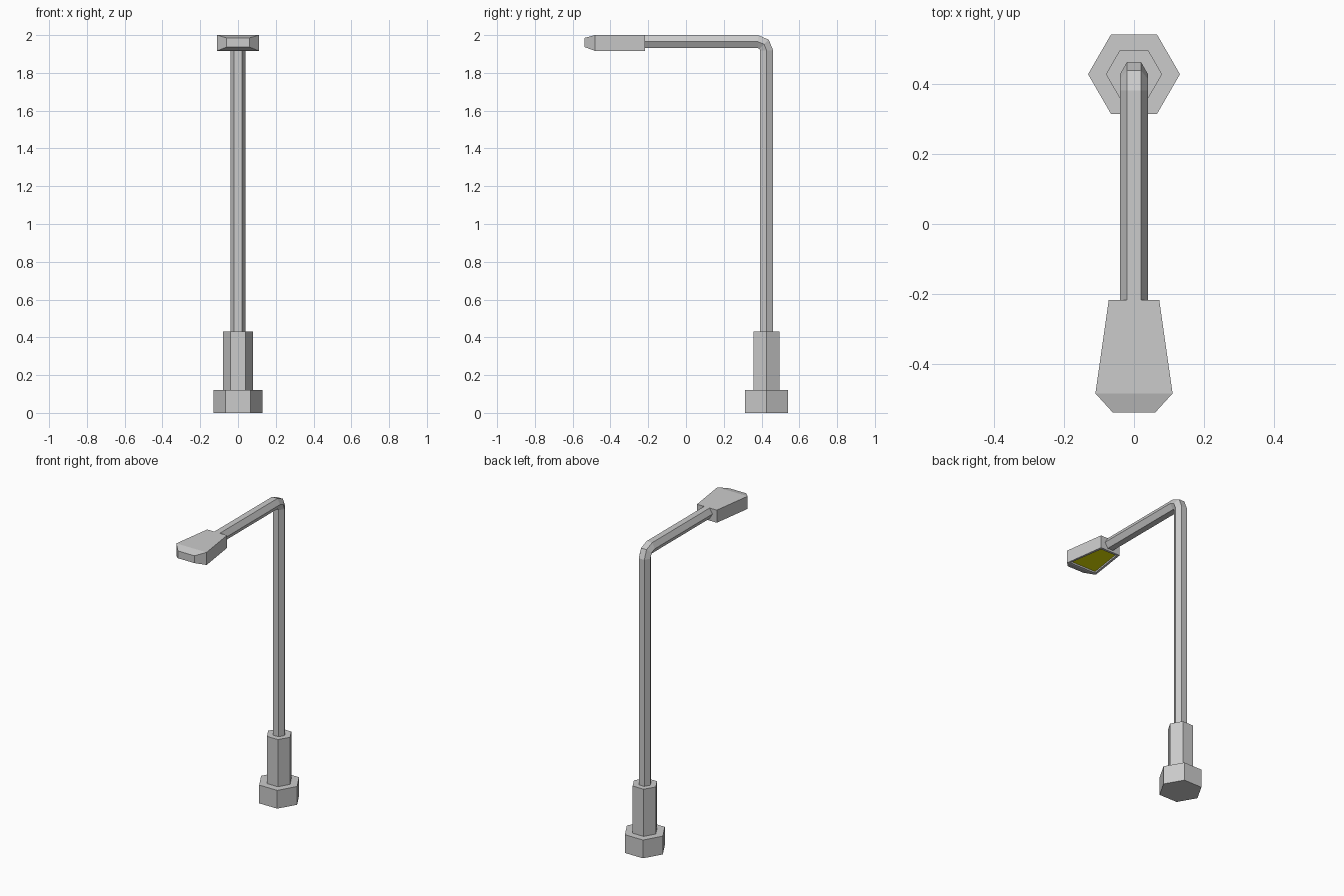
import bpy, bmesh
from math import sin, cos, pi
from mathutils import Vector

if "Cube" in bpy.data.objects:
    bpy.data.objects.remove(bpy.data.objects["Cube"])

POST_Y = 0.427


def loft(name, rings):
    """Skin a list of equal-sized point rings into a closed, flat-shaded mesh."""
    bm = bmesh.new()
    loops = [[bm.verts.new(p) for p in ring] for ring in rings]
    for a, b in zip(loops, loops[1:]):
        for i in range(len(a)):
            j = (i + 1) % len(a)
            bm.faces.new((a[i], a[j], b[j], b[i]))
    bm.faces.new(loops[0][::-1])
    bm.faces.new(loops[-1])
    bmesh.ops.recalc_face_normals(bm, faces=bm.faces)
    mesh = bpy.data.meshes.new(name)
    bm.to_mesh(mesh)
    bm.free()
    obj = bpy.data.objects.new(name, mesh)
    bpy.context.collection.objects.link(obj)
    return obj


def hexagon(radius, centre, side):
    """Hexagon with corners on the x axis; side is its second axis."""
    return [centre + radius * (Vector((1, 0, 0)) * cos(i * pi / 3) + side * sin(i * pi / 3))
            for i in range(6)]


# Stepped hexagonal base: wide foot and narrower sleeve
base_profile = [(0.131, 0), (0.131, 0.12), (0.08, 0.12), (0.08, 0.43)]
loft("base", [hexagon(r, Vector((0, POST_Y, z)), Vector((0, 1, 0))) for r, z in base_profile])

# Hexagonal pole, bending through 90 degrees into the arm
BEND_R, ARM_Z = 0.047, 1.9654
path = [(Vector((0, POST_Y, 0.425)), 0)]
for k in range(3):
    a = k * pi / 4
    path.append((Vector((0, POST_Y - BEND_R + BEND_R * cos(a), ARM_Z - BEND_R + BEND_R * sin(a))), a))
path.append((Vector((0, -0.222, ARM_Z)), pi / 2))
loft("pole_and_arm", [hexagon(0.04, p, Vector((0, cos(a), sin(a)))) for p, a in path])

# Lamp head: widens forward, then tapers to a small nose
sections = [(-0.217, 0.072, 1.917, 2.0), (-0.483, 0.11, 1.917, 2.0), (-0.538, 0.06, 1.937, 1.985)]
head = loft("lamp_head", [[(-w, y, lo), (w, y, lo), (w, y, hi), (-w, y, hi)]
                          for y, w, lo, hi in sections])

# Recessed yellow light panel on the underside
housing = bpy.data.materials.new("housing_grey")
housing.diffuse_color = (0.8, 0.8, 0.8, 1)
housing.use_nodes = True
housing.node_tree.nodes["Principled BSDF"].inputs["Base Color"].default_value = housing.diffuse_color
glow = bpy.data.materials.new("light_yellow")
glow.diffuse_color = (0.8, 0.8, 0.0, 1)
glow.use_nodes = True
glow.node_tree.nodes["Principled BSDF"].inputs["Base Color"].default_value = glow.diffuse_color
head.data.materials.append(housing)
head.data.materials.append(glow)
bm = bmesh.new()
bm.from_mesh(head.data)
bm.faces.ensure_lookup_table()
under = [f for f in bm.faces if f.normal.z < -0.99]
bmesh.ops.inset_region(bm, faces=under, thickness=0.02)
bmesh.ops.inset_region(bm, faces=under, thickness=0.001, depth=-0.01)
for f in under:
    f.material_index = 1
bm.to_mesh(head.data)
bm.free()
